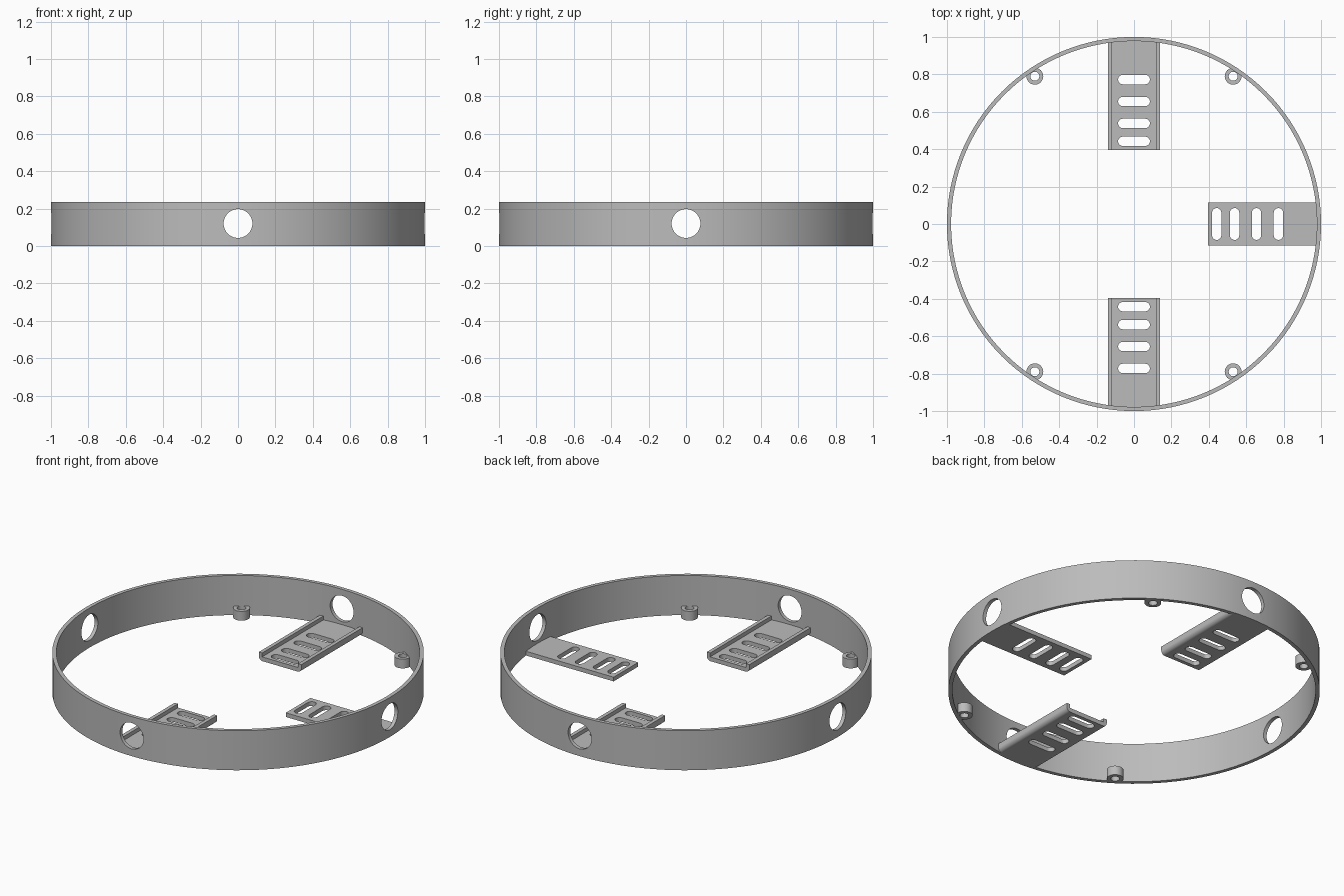
import bpy, bmesh
from math import sin, cos, pi, radians
from mathutils import Matrix, Vector

if "Cube" in bpy.data.objects:
    bpy.data.objects.remove(bpy.data.objects["Cube"], do_unlink=True)

grey = bpy.data.materials.new("plain_grey")
grey.use_nodes = True
colour = (0.5, 0.5, 0.5, 1)
grey.diffuse_color = colour
grey.node_tree.nodes["Principled BSDF"].inputs["Base Color"].default_value = colour

HEIGHT, INNER = 0.235, 0.978


def prism(bm, points, vector):
    """Extrude a closed outline along a vector."""
    face = bm.faces.new([bm.verts.new(p) for p in points])
    new = bmesh.ops.extrude_face_region(bm, geom=[face])["geom"]
    verts = [g for g in new if isinstance(g, bmesh.types.BMVert)]
    bmesh.ops.translate(bm, verts=verts, vec=vector)
    bmesh.ops.recalc_face_normals(bm, faces=bm.faces)


def cylinder(bm, radius, z0, z1, sides):
    ring = [2 * pi * i / sides for i in range(sides)]
    prism(bm, [(radius * cos(a), radius * sin(a), z0) for a in ring], (0, 0, z1 - z0))


def make(name, bm):
    mesh = bpy.data.meshes.new(name)
    bm.to_mesh(mesh)
    bm.free()
    obj = bpy.data.objects.new(name, mesh)
    bpy.context.collection.objects.link(obj)
    return obj


def cut(obj, cutter_bm):
    """Subtract the cutter, apply the result and smooth rounded faces."""
    cutter = make("cutter", cutter_bm)
    cutter.hide_render = True
    mod = obj.modifiers.new("cut", 'BOOLEAN')
    mod.operation, mod.solver, mod.object = 'DIFFERENCE', 'EXACT', cutter
    bpy.context.view_layer.update()
    graph = bpy.context.evaluated_depsgraph_get()
    mesh = bpy.data.meshes.new_from_object(obj.evaluated_get(graph))
    obj.modifiers.clear()
    obj.data = mesh
    bpy.data.objects.remove(cutter, do_unlink=True)
    mesh.materials.clear()
    mesh.materials.append(grey)
    mesh.shade_smooth()
    mesh.set_sharp_from_angle(angle=radians(30))


# Outer ring with four round side holes
bm = bmesh.new()
cylinder(bm, 1, 0, HEIGHT, 128)
ring = make("outer_ring", bm)
bm = bmesh.new()
cylinder(bm, INNER, -0.1, HEIGHT + 0.1, 128)
cut(ring, bm)
for axis in ('X', 'Y'):
    bm = bmesh.new()
    cylinder(bm, 0.077, -1.2, 1.2, 48)
    bm.transform(Matrix.Translation((0, 0, 0.12)) @ Matrix.Rotation(pi / 2, 4, axis))
    cut(ring, bm)


# Slotted shelves reaching inwards from the ring
def shelf(name, angle, half_profile):
    outline = half_profile + [(-x, z) for x, z in reversed(half_profile)]
    bm = bmesh.new()
    prism(bm, [(x, 0.395, z) for x, z in outline], (0, 0.59, 0))
    obj = make(name, bm)
    cutter = bmesh.new()
    r, reach = 0.025, 0.06
    for y in (0.442, 0.538, 0.655, 0.772):
        points = []
        for side in (1, -1):
            for i in range(13):
                a = pi * i / 12 - pi / 2
                points.append((side * (reach + r * cos(a)), y + side * r * sin(a), -0.1))
        prism(cutter, points, (0, 0, 0.3))
    cut(obj, cutter)
    obj.data.transform(Matrix.Rotation(angle, 4, 'Z'))


FLOOR, LIP, W, R = 0.025, 0.048, 0.14, 0.025
arc = [(W - R + R * sin(a), R - R * cos(a)) for a in [pi / 2 * i / 8 for i in range(9)]]
lipped = arc + [(W, LIP), (0.118, LIP), (0.118, FLOOR)]
flat = [(0.115, 0), (0.115, FLOOR)]
shelf("back_shelf", 0, lipped)
shelf("front_shelf", pi, lipped)
shelf("left_shelf", -pi / 2, flat)

# Four small screw bosses on the inner wall
for sx, side in ((1, "left"), (-1, "right")):
    for sy, end in ((1, "back"), (-1, "front")):
        bm = bmesh.new()
        cylinder(bm, 0.045, 0, 0.055, 32)
        boss = make(f"{end}_{side}_screw_boss", bm)
        bm = bmesh.new()
        cylinder(bm, 0.024, -0.1, 0.2, 32)
        cut(boss, bm)
        boss.data.transform(Matrix.Translation(Vector((0.53 * sx, 0.79 * sy, 0))))
